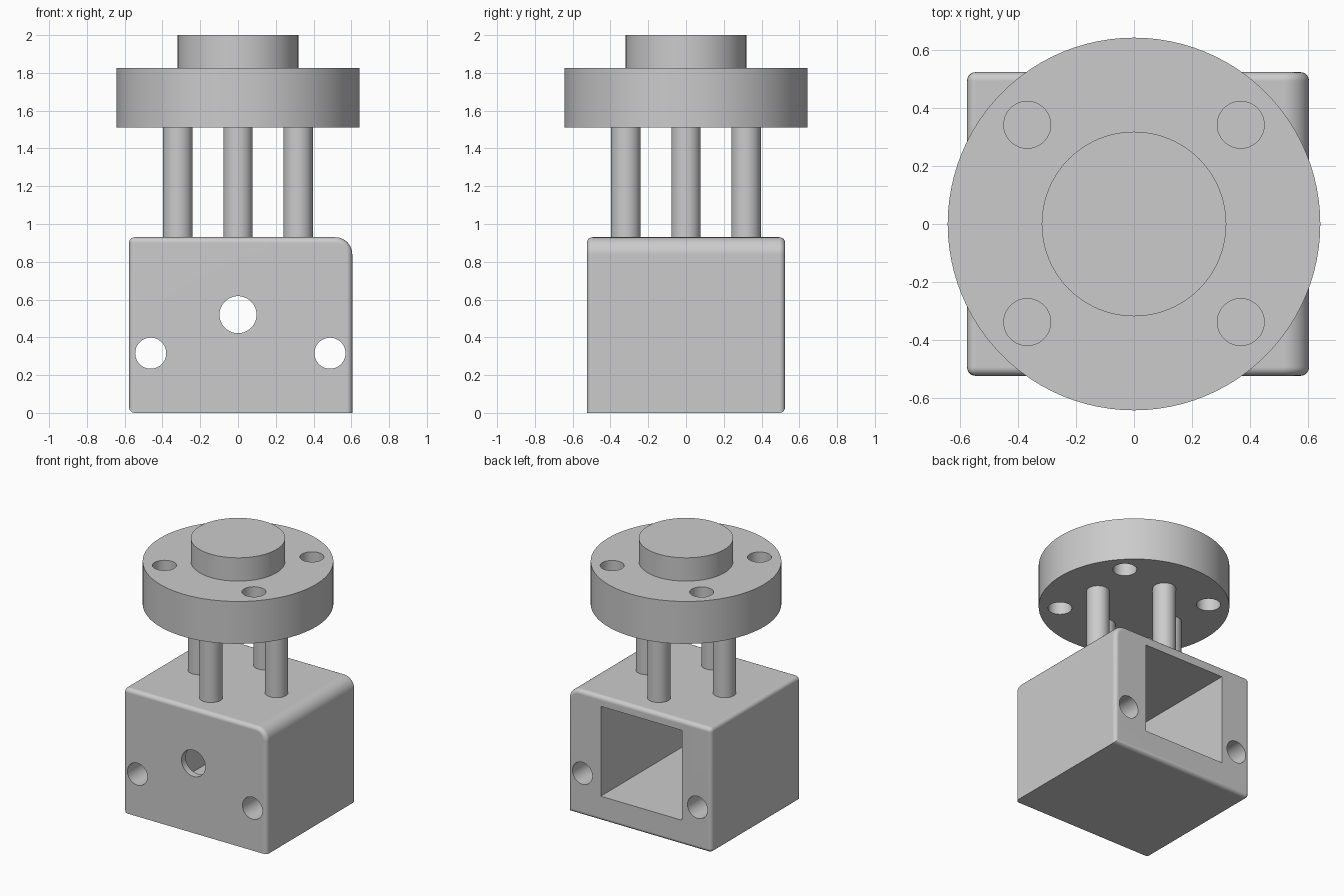
import bpy, bmesh
from math import radians
from mathutils import Matrix

cube = bpy.data.objects.get("Cube")
if cube:
    bpy.data.objects.remove(cube, do_unlink=True)

grey = bpy.data.materials.new("plain grey")
grey.use_nodes = True
grey.diffuse_color = (0.6, 0.6, 0.6, 1)
grey.node_tree.nodes["Principled BSDF"].inputs["Base Color"].default_value = (0.6, 0.6, 0.6, 1)


def finish(bm, name):
    """Turn a bmesh into a named object."""
    mesh = bpy.data.meshes.new(name)
    bmesh.ops.recalc_face_normals(bm, faces=bm.faces)
    bm.to_mesh(mesh)
    bm.free()
    mesh.materials.append(grey)
    obj = bpy.data.objects.new(name, mesh)
    bpy.context.collection.objects.link(obj)
    return obj


def cylinder(name, radius, low, high, x=0, y=0):
    """Upright cylinder between two heights."""
    bm = bmesh.new()
    bmesh.ops.create_cone(bm, cap_ends=True, segments=96, radius1=radius, radius2=radius,
                          depth=high - low,
                          matrix=Matrix.Translation((x, y, (low + high) / 2)))
    return finish(bm, name)


def cross_cylinder(name, radius, x, z):
    """Cylinder along y, running right through the block."""
    obj = cylinder(name, radius, -1, 1)
    obj.data.transform(Matrix.Translation((x, 0, z)) @ Matrix.Rotation(radians(90), 4, "X"))
    return obj


def box_mesh(x0, x1, y0, y1, z0, z1):
    bm = bmesh.new()
    bmesh.ops.create_cube(bm, size=1)
    for v in bm.verts:
        v.co = (x1 if v.co.x > 0 else x0, y1 if v.co.y > 0 else y0, z1 if v.co.z > 0 else z0)
    return bm


def activate(obj):
    bpy.ops.object.select_all(action="DESELECT")
    obj.select_set(True)
    bpy.context.view_layer.objects.active = obj


def cut(obj, cutter):
    cutter.hide_render = True
    mod = obj.modifiers.new("cut", "BOOLEAN")
    mod.operation, mod.solver, mod.object = "DIFFERENCE", "EXACT", cutter
    activate(obj)
    bpy.ops.object.modifier_apply(modifier=mod.name)
    bpy.data.objects.remove(cutter, do_unlink=True)


def smooth(obj):
    activate(obj)
    bpy.ops.object.shade_smooth_by_angle(angle=radians(35))


# Block: one large rounded top edge, then a small rounding on most other edges
LEFT, RIGHT, HALF, TOP = -0.577, 0.605, 0.525, 0.93
bm = box_mesh(LEFT, RIGHT, -HALF, HALF, 0, TOP)
corner = [e for e in bm.edges if all(v.co.x > 0 and v.co.z > 0.5 for v in e.verts)]
bmesh.ops.bevel(bm, geom=corner, offset=0.09, segments=10, profile=0.5, affect="EDGES")
bm.normal_update()


def is_small_round(edge):
    if edge.calc_face_angle(0) < radians(45):
        return False
    at_base = all(v.co.z < 0.01 for v in edge.verts)
    sharp_side = all(v.co.x > 0 for v in edge.verts) or all(v.co.y < 0 for v in edge.verts)
    return not (at_base and sharp_side)


bmesh.ops.bevel(bm, geom=[e for e in bm.edges if is_small_round(e)], offset=0.03,
                segments=5, profile=0.5, affect="EDGES", clamp_overlap=True)
block = finish(bm, "block")

# Rear pocket and the three holes through the front
cut(block, finish(box_mesh(-0.335, 0.335, -0.475, 1, 0.185, 0.855), "pocket_cutter"))
for x, z, r in ((0, 0.52, 0.098), (-0.462, 0.316, 0.082), (0.487, 0.316, 0.082)):
    cut(block, cross_cylinder("hole_cutter", r, x, z))
smooth(block)
block.modifiers.new("even shading", "WEIGHTED_NORMAL").keep_sharp = True

# Four posts between block and flange
for side, x, y in (("front", 0, -1), ("back", 0, 1), ("left", 1, 0), ("right", -1, 0)):
    smooth(cylinder(side + "_post", 0.078, TOP, 1.51, x * 0.318, y * 0.318))

# Flange with four through holes
flange = cylinder("flange", 0.644, 1.51, 1.826)
for x in (-0.369, 0.369):
    for y in (-0.339, 0.343):
        cut(flange, cylinder("hole_cutter", 0.081, 1.3, 2, x, y))
smooth(flange)

# Raised boss on top
smooth(cylinder("boss", 0.319, 1.826, 2.0))
